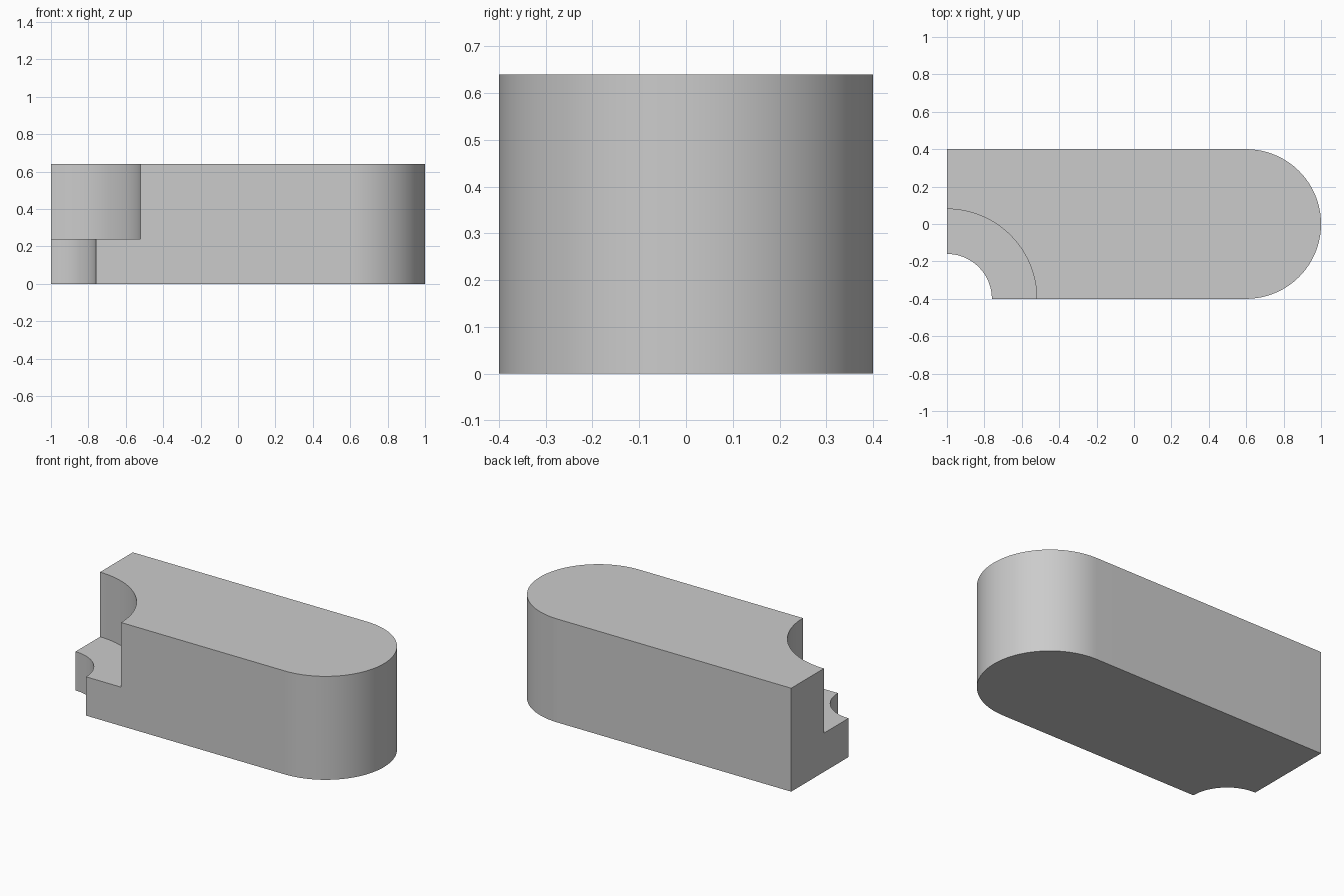
import bpy, bmesh
from math import pi, sin, cos

cube = bpy.data.objects.get("Cube")
if cube:
    bpy.data.objects.remove(cube, do_unlink=True)

LENGTH, WIDTH, HEIGHT = 2.0, 0.8, 0.64
LEDGE = 0.24
HALF_L, HALF_W = LENGTH / 2, WIDTH / 2

grey = bpy.data.materials.new("plain grey")
grey.use_nodes = True
colour = (0.6, 0.6, 0.6, 1)
grey.diffuse_color = colour
grey.node_tree.nodes["Principled BSDF"].inputs["Base Color"].default_value = colour


def arc(cx, cy, radius, start, end, steps):
    angles = [start + (end - start) * i / steps for i in range(steps + 1)]
    return [(cx + radius * cos(a), cy + radius * sin(a)) for a in angles]


def prism(name, outline, bottom, top):
    """Extrude a flat outline between two heights."""
    bm = bmesh.new()
    face = bm.faces.new([bm.verts.new((x, y, bottom)) for x, y in outline])
    extruded = bmesh.ops.extrude_face_region(bm, geom=[face])["geom"]
    verts = [v for v in extruded if isinstance(v, bmesh.types.BMVert)]
    bmesh.ops.translate(bm, verts=verts, vec=(0, 0, top - bottom))
    bmesh.ops.recalc_face_normals(bm, faces=bm.faces)
    mesh = bpy.data.meshes.new(name)
    bm.to_mesh(mesh)
    bm.free()
    mesh.materials.append(grey)
    obj = bpy.data.objects.new(name, mesh)
    bpy.context.collection.objects.link(obj)
    return obj


# Block with one square end and one half-round end
outline = [(-HALF_L, HALF_W), (-HALF_L, -HALF_W)]
outline += arc(HALF_L - HALF_W, 0, HALF_W, -pi / 2, pi / 2, 64)
body = prism("rounded_block", outline, 0, HEIGHT)

bpy.ops.object.select_all(action="DESELECT")
bpy.context.view_layer.objects.active = body
body.select_set(True)

# Stepped round notch at the front corner: narrow through hole, wide counterbore
for name, radius, bottom in (("through_cutter", 0.24, -0.1),
                             ("counterbore_cutter", 0.48, LEDGE)):
    circle = arc(-HALF_L, -HALF_W, radius, 0, 2 * pi, 128)[:-1]
    cutter = prism(name, circle, bottom, HEIGHT + 0.1)
    cutter.hide_render = True
    cut = body.modifiers.new(name, "BOOLEAN")
    cut.operation = "DIFFERENCE"
    cut.solver = "EXACT"
    cut.object = cutter
    bpy.ops.object.modifier_apply(modifier=cut.name)
    bpy.data.objects.remove(cutter, do_unlink=True)

bpy.ops.object.shade_smooth_by_angle(angle=pi / 6)
